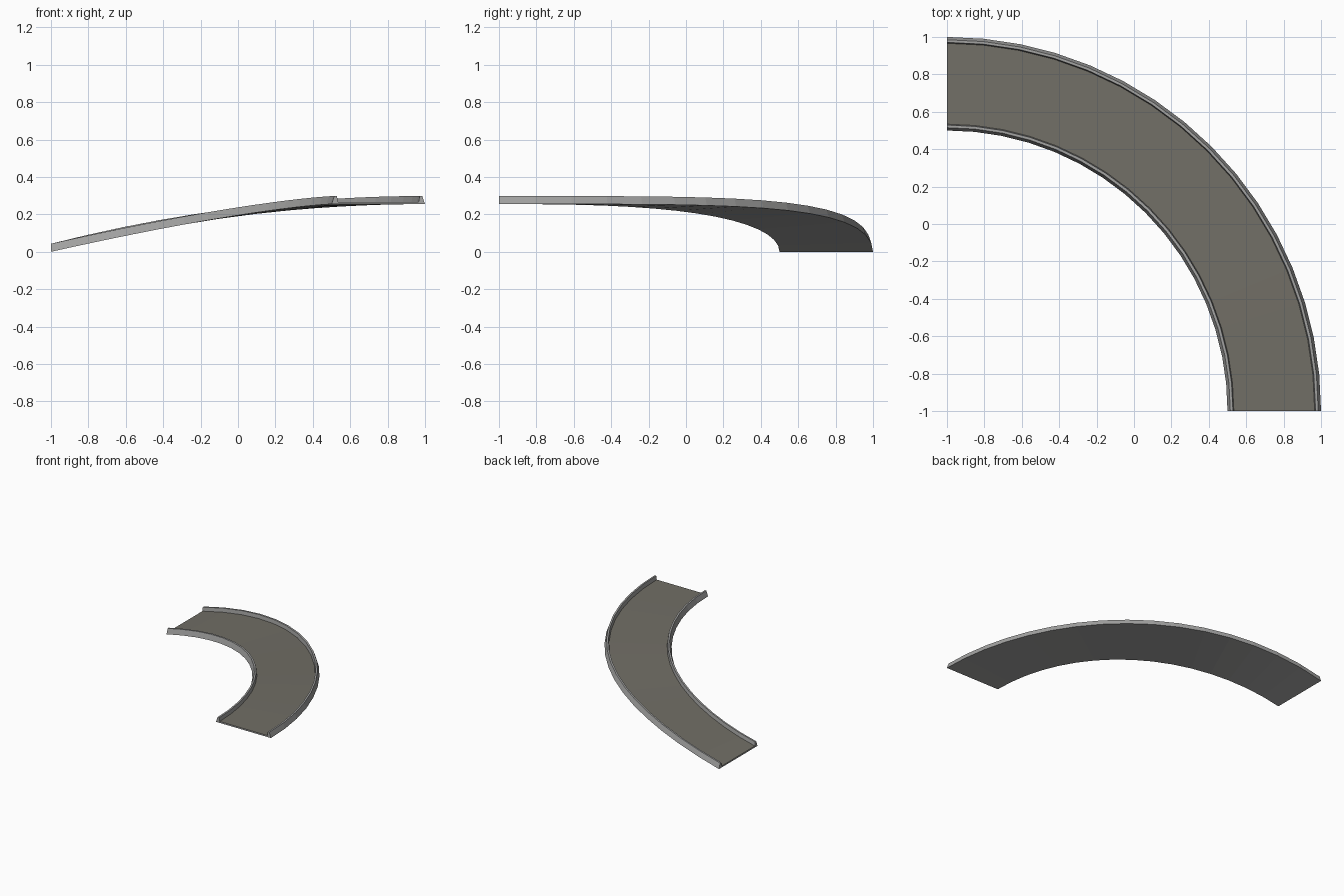
import bpy, bmesh, math

if "Cube" in bpy.data.objects:
    bpy.data.objects.remove(bpy.data.objects["Cube"])

SEG = 16            # steps round the quarter turn
R_IN, WIDTH = 1.5, 0.5
RISE = 0.255


def material(name, rgb):
    m = bpy.data.materials.new(name)
    m.diffuse_color = (*rgb, 1)
    m.use_nodes = True
    m.node_tree.nodes["Principled BSDF"].inputs["Base Color"].default_value = m.diffuse_color
    return m


concrete = material("concrete grey", (0.36, 0.36, 0.355))
asphalt = material("asphalt brown grey", (0.165, 0.157, 0.132))

# Cross-section: (distance from inner edge, height), running inner to outer
half = [(0, 0), (0.015, 0.043), (0.029, 0.043), (0.034, 0.012)]
profile = half + [(WIDTH - d, h) for d, h in reversed(half)]


def place(d, h, t):
    """Point on the banked climbing curve, t = 0 low end, 1 high end."""
    a = t * math.pi / 2
    s, c = math.sin(a), math.cos(a)
    inner = 1 - max(0.0, 1 - s) ** 1.32
    outer = 1 - max(0.0, 1 - s) ** 2
    k = d / WIDTH
    r = R_IN + d
    return (-1 + r * s, -1 + r * c, RISE * (inner * (1 - k) + outer * k) + h)


# Sweep the section along the curve
bm = bmesh.new()
rings = [[bm.verts.new(place(d, h, i / SEG)) for d, h in profile]
         for i in range(SEG + 1)]
n = len(profile)
for a, b in zip(rings, rings[1:]):
    for j in range(n):
        k = (j + 1) % n
        f = bm.faces.new((a[j], a[k], b[k], b[j]))
        f.material_index = 1 if j == 3 else 0      # road surface between kerbs

# End caps, split into kerbs and slab
for ring in (rings[0], rings[-1]):
    bm.faces.new(ring[0:4])
    bm.faces.new(ring[4:8])
    bm.faces.new((ring[0], ring[3], ring[4], ring[7]))
bmesh.ops.recalc_face_normals(bm, faces=bm.faces)

mesh = bpy.data.meshes.new("curved_road_ramp")
bm.to_mesh(mesh)
bm.free()
mesh.materials.append(concrete)
mesh.materials.append(asphalt)
road = bpy.data.objects.new("curved_road_ramp", mesh)
bpy.context.collection.objects.link(road)
